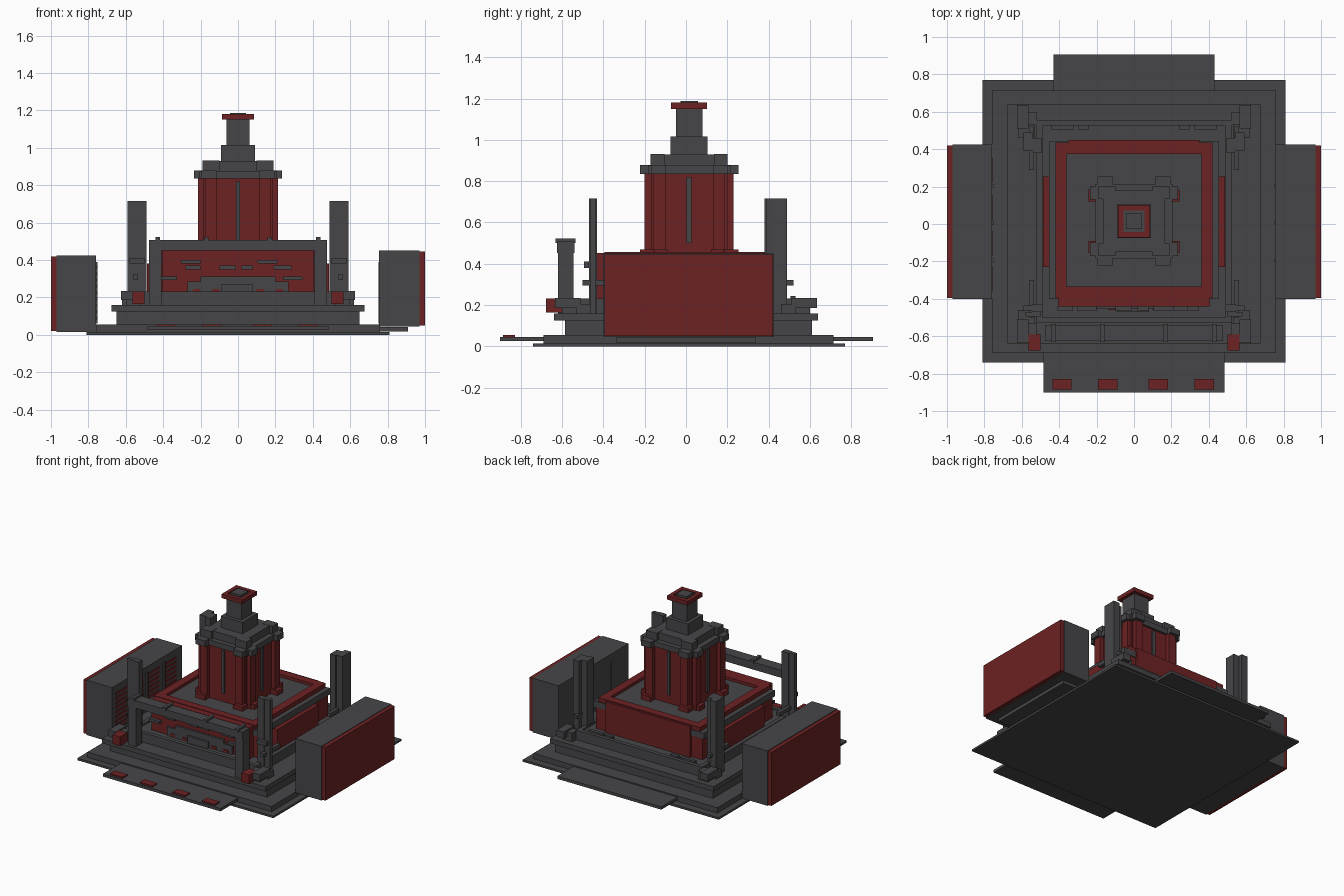
import bpy, bmesh


def material(name, rgb):
    m = bpy.data.materials.new(name)
    m.diffuse_color = (*rgb, 1)
    return m


GREY = material("dark grey", (0.062, 0.062, 0.067))
RED = material("deep red", (0.155, 0.016, 0.017))


def boxes(name, mat, *spans):
    """One object made of boxes, each (x0, x1, y0, y1, z0, z1)."""
    bm = bmesh.new()
    for x0, x1, y0, y1, z0, z1 in spans:
        v = [bm.verts.new((x, y, z)) for z in (z0, z1)
             for x, y in ((x0, y0), (x1, y0), (x1, y1), (x0, y1))]
        for f in ((3, 2, 1, 0), (4, 5, 6, 7), (0, 1, 5, 4),
                  (1, 2, 6, 5), (2, 3, 7, 6), (3, 0, 4, 7)):
            bm.faces.new([v[i] for i in f])
    me = bpy.data.meshes.new(name)
    bm.to_mesh(me)
    bm.free()
    me.materials.append(mat)
    ob = bpy.data.objects.new(name, me)
    bpy.context.collection.objects.link(ob)
    return ob


def both(*spans):
    """The boxes plus their copies across x = 0."""
    return list(spans) + [(-s[1], -s[0], *s[2:]) for s in spans]


def corners(cy, *spans):
    """Boxes repeated in all four corners about (0, cy)."""
    s4 = []
    for x0, x1, y0, y1, z0, z1 in spans:
        s4 += both((x0, x1, cy + y0, cy + y1, z0, z1),
                   (x0, x1, cy - y1, cy - y0, z0, z1))
    return s4


def ring(x, y0, y1, w, z0, z1):
    """Rectangular frame of width w."""
    return [(-x, x, y0, y0 + w, z0, z1), (-x, x, y1 - w, y1, z0, z1)] + \
        both((x - w, x, y0 + w, y1 - w, z0, z1))


# Stepped base
boxes("ground_plate", GREY, (-.81, .81, -.74, .77, 0, .015))
boxes("base_step", GREY, (-.76, .76, -.69, .715, .015, .055))
boxes("lower_plinth", GREY, (-.65, .65, -.585, .61, .055, .125))
boxes("plinth_ledge", GREY, (-.675, .675, -.64, .64, .125, .16))
boxes("terrace", GREY, (-.52, .52, -.53, .555, .16, .22))
boxes("terrace_rail", GREY, *ring(.52, -.53, .555, .03, .22, .232))

# Tongues projecting from each side
boxes("front_tongue", GREY, (-.485, .485, -.90, -.66, .025, .046))
boxes("back_tongue", GREY, (-.43, .43, .69, .905, .025, .046))
boxes("side_tongue", GREY, *both((.74, .91, -.34, .34, .018, .042)))
boxes("tongue_tiles", RED, *[(x - .052, x + .052, -.885, -.828, .046, .056)
                             for x in (-.385, -.14, .13, .375)])

# Large side blocks with red end plates
boxes("right_block", GREY, (.755, .97, -.40, .425, .045, .45))
boxes("right_end_plate", RED, (.97, 1, -.395, .42, .05, .446))
boxes("left_block", GREY, (-.97, -.76, -.40, .425, .015, .425))
boxes("left_end_plate", RED, (-1, -.97, -.395, .42, .02, .42))
boxes("left_slats", RED, *[(-.76, -.756, y, y + .135, .08 + .034 * i, .098 + .034 * i)
                           for i in range(9) for y in (-.36, -.17, .02, .22)])
boxes("block_studs", GREY, *both(*[(.75, .76, y - .01, y + .01, .06, .39)
                                  for y in (-.195, .005, .205)]))

# Corner blocks on the terrace
boxes("corner_blocks", GREY, *corners(0, (.565, .625, .51, .635, .185, .235),
                                      (.52, .60, .53, .60, .16, .225),
                                      (.53, .62, .46, .53, .16, .205)))
boxes("red_lanterns", RED, *both((.50, .565, -.677, -.59, .165, .232)))
boxes("back_bars", GREY, *both((.32, .44, .505, .53, .22, .245),
                               (.24, .30, .505, .53, .22, .245)))

# Tall pillars and their short beams
boxes("front_pillars", GREY, *both((.49, .545, -.47, -.43, .16, .715),
                                   (.545, .59, -.465, -.435, .16, .715)))
boxes("back_pillars", GREY, *both((.54, .59, .39, .49, .16, .715),
                                  (.495, .54, .38, .46, .16, .715)))
boxes("pillar_beams", GREY, *both((.535, .562, .29, .52, .295, .322),
                                  (.535, .562, -.50, -.30, .295, .322)))
boxes("pillar_pegs", GREY, *both((.50, .58, -.495, -.47, .38, .41)))

# Front gate
boxes("gate_posts", GREY, *both((.41, .475, -.62, -.545, .16, .505)))
boxes("gate_beam", GREY, (-.475, .475, -.625, -.54, .452, .508))
boxes("gate_pegs", GREY, *both(*[(x - .012, x + .012, -.632, -.535, .50, .523)
                                for x in (.17, .43)]))

# Red main hall
boxes("hall", RED, (-.44, .44, -.395, .435, .22, .38))
boxes("hall_side_bays", RED, *both((.44, .487, -.23, .255, .22, .38)))
boxes("hall_cornice", GREY, (-.455, .455, -.40, .44, .38, .425))
boxes("hall_front", RED, (-.405, .405, -.44, -.39, .22, .452))
boxes("hall_back", RED, (-.35, .35, .43, .45, .22, .45))
boxes("roof_rim", RED, *ring(.42, -.395, .435, .06, .425, .456))
boxes("roof_floor", GREY, (-.37, .37, -.35, .385, .42, .435))

# Dark relief on the hall front
bars = ((-.305, -.20, .38), (.105, .21, .38), (-.28, -.20, .35), (-.10, -.01, .35),
        (.02, .08, .35), (.19, .285, .35), (-.41, -.325, .293), (.24, .345, .293))
boxes("relief_bars", GREY, *[(a, b, -.465, -.44, z, z + .02) for a, b, z in bars])
boxes("relief_panel", GREY, (-.27, .27, -.455, -.44, .22, .285),
      (-.20, .20, -.455, -.44, .285, .312), (-.09, .08, -.47, -.455, .22, .27))
boxes("relief_tiles", RED, *[(x - .02, x + .02, -.46, -.455, .225, .245)
                             for x in (-.22, -.12, .12, .22)])

# Red tower, centred slightly behind the middle
C = .015
boxes("tower_core", RED, (-.185, .185, C - .185, C + .185, .43, .84))
boxes("tower_corner_posts", RED, *corners(C, (.115, .175, .17, .215, .43, .84),
                                          (.17, .215, .115, .175, .43, .84)))
boxes("tower_feet", RED, *corners(C, (.115, .195, .17, .238, .43, .47),
                                  (.17, .243, .105, .17, .43, .47)))
boxes("tower_strips", GREY, *both((.185, .195, C - .012, C + .012, .50, .82)),
      (-.012, .012, C - .195, C - .185, .50, .82),
      (-.012, .012, C + .185, C + .195, .50, .82))

# Tower cap, neck and crown
boxes("tower_cap", GREY, (-.205, .205, C - .2, C + .2, .835, .875),
      *corners(C, (.115, .195, .17, .238, .835, .878), (.17, .236, .115, .185, .835, .878)))
boxes("upper_cap", GREY, (-.165, .165, C - .165, C + .165, .875, .93),
      *corners(C, (.10, .19, .12, .187, .875, .932)))
boxes("neck_base", GREY, (-.09, .09, C - .09, C + .09, .93, 1.015))
boxes("neck", GREY, (-.062, .062, C - .064, C + .064, 1.015, 1.152))
boxes("crown", RED, *ring(.085, C - .087, C + .087, .03, 1.15, 1.18))
boxes("crown_top", GREY, (-.055, .055, C - .057, C + .057, 1.14, 1.172),
      (-.042, .042, C - .042, C + .042, 1.172, 1.187))
